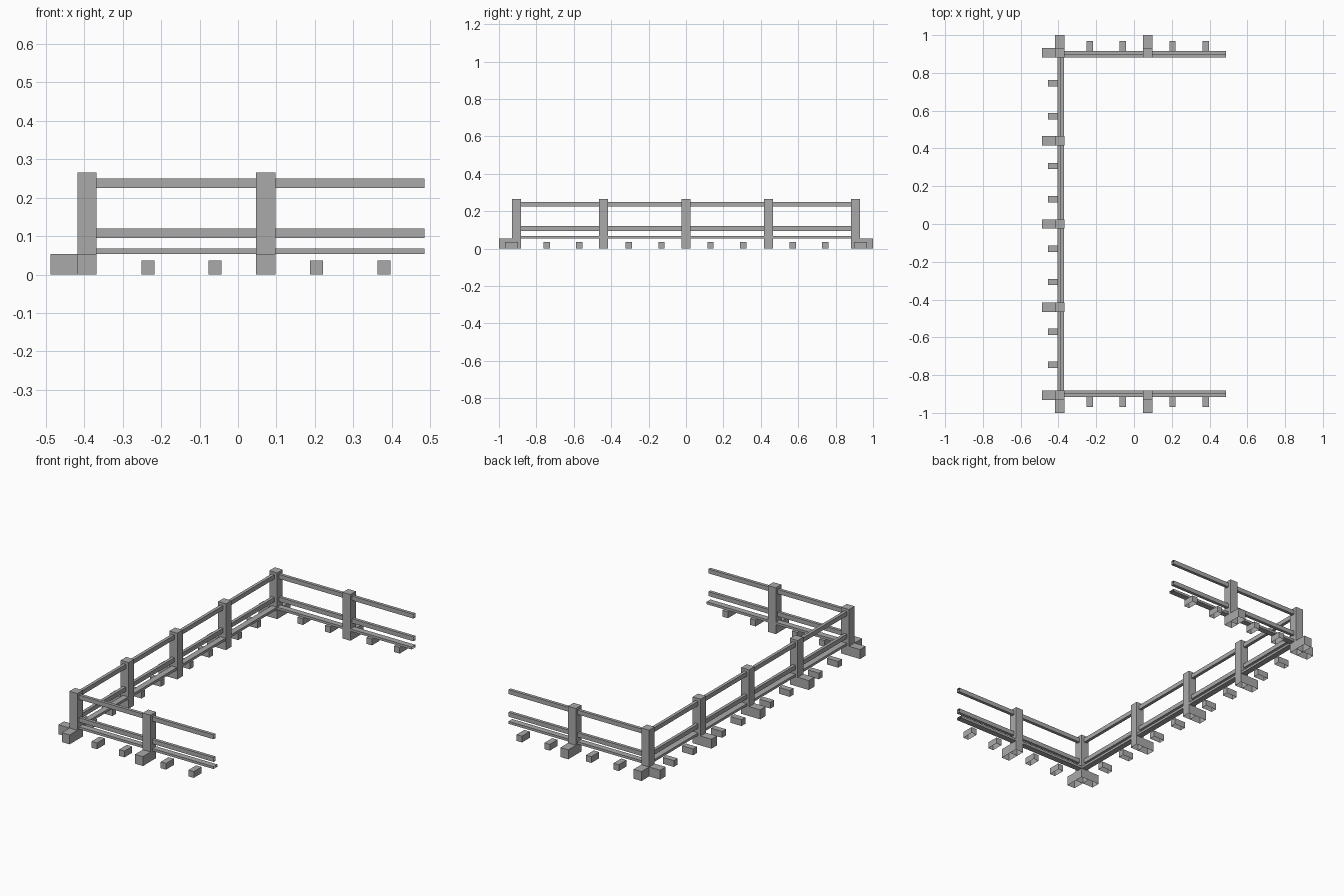
import bpy
import bmesh
from mathutils import Vector

old = bpy.data.objects.get("Cube")
if old:
    bpy.data.objects.remove(old, do_unlink=True)

grey = bpy.data.materials.new("plain_grey")
grey.use_nodes = True
grey.diffuse_color = (0.4, 0.4, 0.4, 1)
grey.node_tree.nodes["Principled BSDF"].inputs["Base Color"].default_value = (0.4, 0.4, 0.4, 1)


def box(name, x, y, z, open_side=None):
    """Box between the given ranges, with the face towards open_side left off."""
    bm = bmesh.new()
    bmesh.ops.create_cube(bm, size=1)
    for v in bm.verts:
        v.co = [r[0] + (c + 0.5) * (r[1] - r[0]) for c, r in zip(v.co, (x, y, z))]
    if open_side:
        bm.normal_update()
        faces = [f for f in bm.faces if f.normal.dot(Vector(open_side)) > 0.9]
        bmesh.ops.delete(bm, geom=faces, context='FACES')
    mesh = bpy.data.meshes.new(name)
    bm.to_mesh(mesh)
    bm.free()
    mesh.materials.append(grey)
    obj = bpy.data.objects.new(name, mesh)
    bpy.context.collection.objects.link(obj)


def around(c, half):
    return (c - half, c + half)


def flip(r, s):
    return tuple(sorted((s * r[0], s * r[1])))


DOWN = (0, 0, -1)
POST, PEG = 0.025, 0.017
POST_Z, BLOCK_Z, PEG_Z = (0, 0.265), (0, 0.054), (0, 0.036)
# rail name, height range, thickness inwards from the outer rail face
RAILS = (("top_rail", (0.225, 0.25), 0.018),
         ("middle_rail", (0.095, 0.12), 0.018),
         ("bottom_rail", (0.054, 0.068), 0.034))
CORNER_X, CORNER_Y = -0.393, 0.906

# Long side: rails, posts with footing blocks, small footings
for name, z, depth in RAILS:
    box("side_" + name, (-0.404, -0.404 + depth), around(0, 0.882), z)
for y in (-CORNER_Y, -0.441, 0, 0.441, CORNER_Y):
    box("side_post", around(CORNER_X, POST), around(y, POST), POST_Z, DOWN)
    box("side_footing", (-0.488, -0.418), around(y, POST), BLOCK_Z, DOWN)
for y in (0.131, 0.307, 0.57, 0.745):
    for s in (-1, 1):
        box("side_small_footing", (-0.456, -0.386), around(s * y, PEG), PEG_Z, DOWN)

# Front and back short sides
for s, end in ((-1, "front"), (1, "back")):
    for name, z, depth in RAILS:
        box(end + "_" + name, (-0.368, 0.486), flip((0.915 - depth, 0.915), s), z, (1, 0, 0))
    box(end + "_post", around(0.072, POST), flip(around(CORNER_Y, POST), s), POST_Z, DOWN)
    for x in (CORNER_X, 0.072):
        box(end + "_footing", around(x, POST), flip((0.931, 1.0), s), BLOCK_Z, DOWN)
    for x in (-0.234, -0.06, 0.204, 0.38):
        box(end + "_small_footing", around(x, PEG), flip((0.898, 0.968), s), PEG_Z, DOWN)
